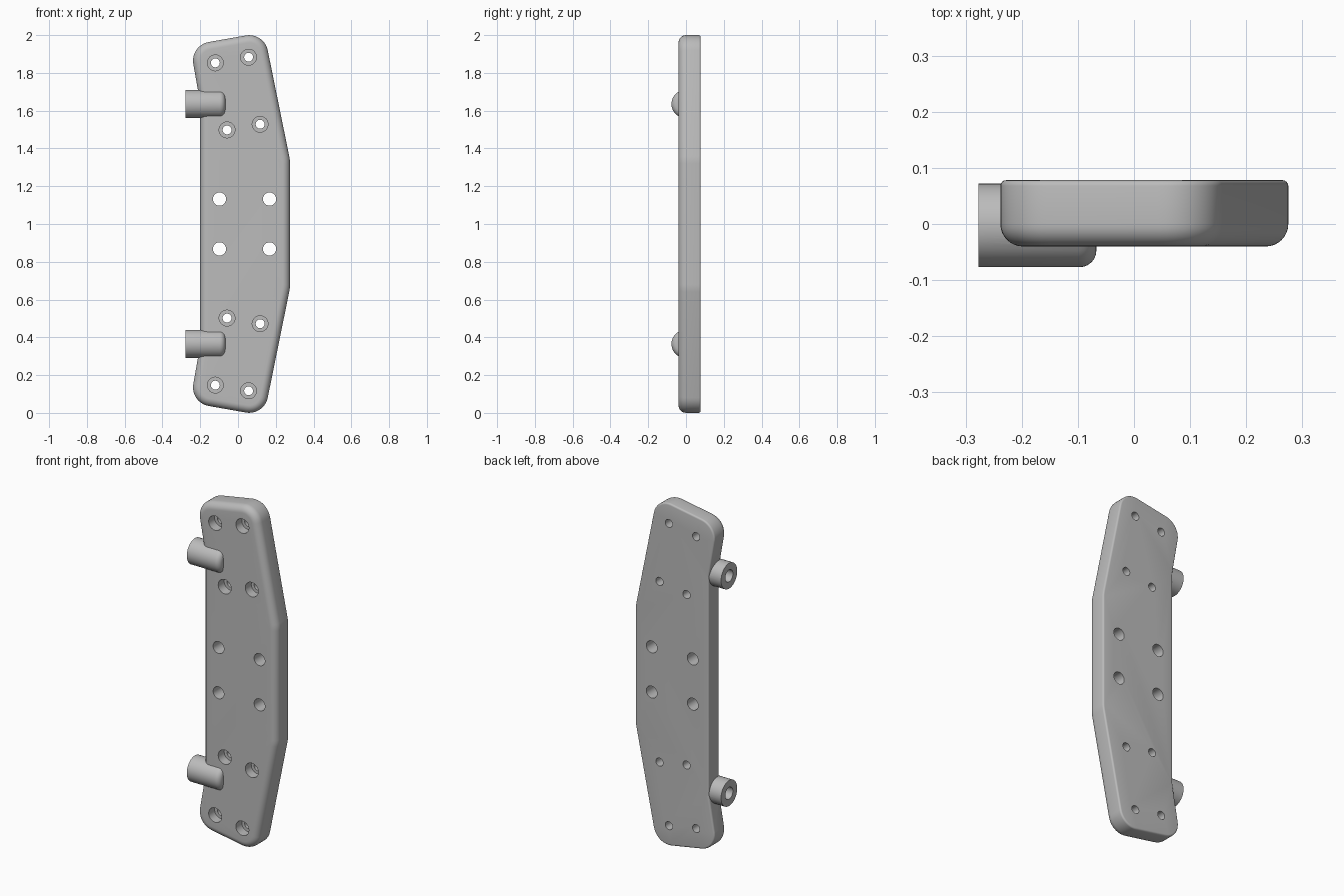
import bpy, bmesh, math
from mathutils import Vector, Matrix

cube = bpy.data.objects.get("Cube")
if cube:
    bpy.data.objects.remove(cube, do_unlink=True)

grey = bpy.data.materials.new("plain_grey")
grey.use_nodes = True
colour = (0.5, 0.5, 0.5, 1)
grey.diffuse_color = colour
grey.node_tree.nodes["Principled BSDF"].inputs["Base Color"].default_value = colour


def add_object(name, bm):
    bmesh.ops.recalc_face_normals(bm, faces=bm.faces)
    mesh = bpy.data.meshes.new(name)
    bm.to_mesh(mesh)
    bm.free()
    mesh.materials.append(grey)
    ob = bpy.data.objects.new(name, mesh)
    bpy.context.collection.objects.link(ob)
    return ob


def skin(name, rings):
    """Closed solid through a list of equal-length rings."""
    bm = bmesh.new()
    rings = [[bm.verts.new(p) for p in ring] for ring in rings]
    n = len(rings[0])
    for a, b in zip(rings, rings[1:]):
        for i in range(n):
            j = (i + 1) % n
            bm.faces.new((a[i], a[j], b[j], b[i]))
    bm.faces.new(rings[0])
    bm.faces.new(rings[-1])
    return add_object(name, bm)


def lathe(name, profile, matrix, n=48):
    """Solid of revolution about local z from (radius, height) pairs."""
    turn = [2 * math.pi * i / n for i in range(n)]
    return skin(name, [[matrix @ Vector((r * math.cos(t), r * math.sin(t), h))
                        for t in turn] for r, h in profile])


def rounded(corners, steps=10):
    """Round each (x, z, radius) corner of a polygon with an arc."""
    out = []
    for i, (x, z, r) in enumerate(corners):
        p = Vector((x, z))
        a = (Vector(corners[i - 1][:2]) - p).normalized()
        b = (Vector(corners[(i + 1) % len(corners)][:2]) - p).normalized()
        half = a.angle(b) / 2
        centre = p + (a + b).normalized() * (r / math.sin(half))
        u = p + a * (r / math.tan(half)) - centre
        v = p + b * (r / math.tan(half)) - centre
        w = u.angle(v)
        for k in range(steps + 1):
            t = k / steps
            out.append(centre + (u * math.sin((1 - t) * w) + v * math.sin(t * w)) / math.sin(w))
    return out


def inset(loop, d):
    """Move a clockwise loop inwards by d."""
    out = []
    for i, p in enumerate(loop):
        e1 = (p - loop[i - 1]).normalized()
        e2 = (loop[(i + 1) % len(loop)] - p).normalized()
        n1, n2 = Vector((e1.y, -e1.x)), Vector((e2.y, -e2.x))
        m = (n1 + n2).normalized()
        out.append(p + m * (d / m.dot(n1)))
    return out


# Plate: outline mirrored about mid height, big front fillet, small back fillet
upper = [(-0.2, 1.64, 0.1), (-0.254, 1.946, 0.1), (0.138, 2.015, 0.1), (0.275, 1.34, 0.2)]
outline = rounded(upper + [(x, 2 - z, r) for x, z, r in reversed(upper)])
FRONT, BACK, R, S = -0.04, 0.078, 0.04, 0.01
section = []
for k in range(9):
    t = math.pi / 2 * k / 8
    section.append((R * (1 - math.sin(t)), FRONT + R * (1 - math.cos(t))))
for k in range(5):
    t = math.pi / 2 * k / 4
    section.append((S * (1 - math.cos(t)), BACK - S * (1 - math.sin(t))))
plate = skin("mounting_plate", [[(p.x, y, p.y) for p in inset(outline, d)] for d, y in section])

along_x = Matrix.Rotation(math.pi / 2, 4, 'Y')
along_y = Matrix.Rotation(-math.pi / 2, 4, 'X')
cutters, pins = [], []

# Side pins with rounded inner ends and blind bores
PIN_R, FIL = 0.0745, 0.03
pin_profile = [(PIN_R, 0)]
for k in range(7):
    t = math.pi / 2 * k / 6
    pin_profile.append((PIN_R - FIL * (1 - math.cos(t)), 0.21 - FIL * (1 - math.sin(t))))
for z in (1.635, 0.365):
    at = Matrix.Translation((-0.277, -0.0025, z))
    pins.append(lathe("side_pin", pin_profile, at @ along_x))
    cutters.append(lathe("pin_bore", [(0.035, -0.05), (0.035, 0.13)], at @ along_x))

# Counterbored screw holes and plain through holes, mirrored top to bottom
screws = [(-0.12, 1.853), (0.056, 1.883), (-0.058, 1.498), (0.117, 1.528)]
through = [(-0.098, 1.132), (0.167, 1.132)]
screw_profile = [(0.042, -0.1), (0.042, 0.015), (0.0235, 0.015), (0.0235, 0.12)]
plain_profile = [(0.035, -0.1), (0.035, 0.12)]
for points, profile in ((screws, screw_profile), (through, plain_profile)):
    for x, z in points:
        for zz in (z, 2 - z):
            cutters.append(lathe("hole", profile, Matrix.Translation((x, 0, zz)) @ along_y, 32))

# Join the pins, drill the holes, then bake the result
for tools, op in ((pins, 'UNION'), (cutters, 'DIFFERENCE')):
    for tool in tools:
        mod = plate.modifiers.new(tool.name, 'BOOLEAN')
        mod.operation, mod.solver, mod.object = op, 'EXACT', tool
bpy.context.view_layer.update()
baked = bpy.data.meshes.new_from_object(plate.evaluated_get(bpy.context.evaluated_depsgraph_get()))
plate.modifiers.clear()
plate.data = baked
for tool in pins + cutters:
    bpy.data.objects.remove(tool, do_unlink=True)

bpy.ops.object.select_all(action='DESELECT')
plate.select_set(True)
bpy.context.view_layer.objects.active = plate
bpy.ops.object.shade_smooth_by_angle(angle=math.radians(30))
